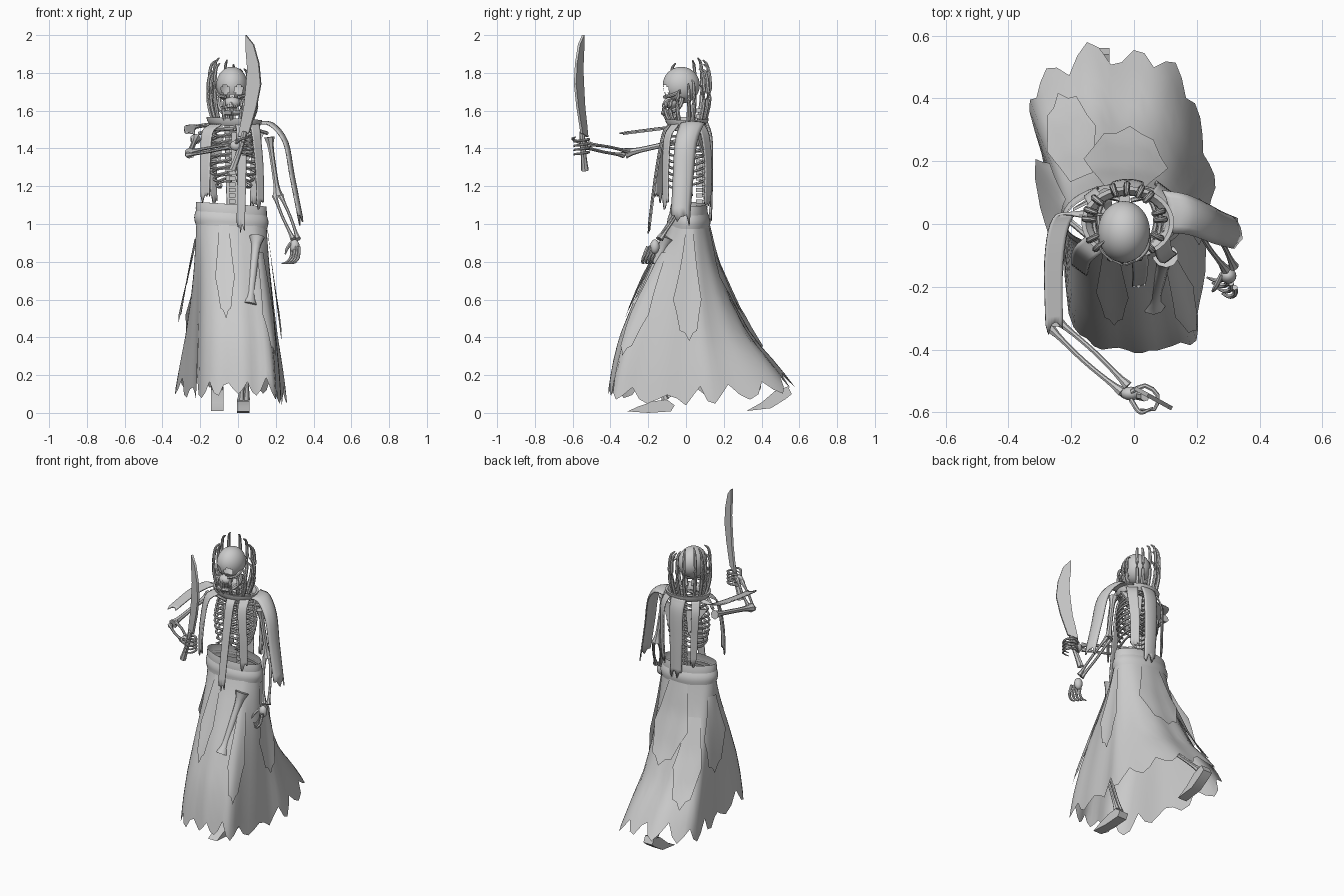
import bpy, bmesh, random
from math import sin, cos, pi, radians
from mathutils import Vector as V, Matrix

random.seed(4)
if "Cube" in bpy.data.objects:
    bpy.data.objects.remove(bpy.data.objects["Cube"])

grey = bpy.data.materials.new("plain_grey")
grey.use_nodes = True
grey.diffuse_color = (0.6, 0.6, 0.6, 1)
grey.node_tree.nodes["Principled BSDF"].inputs["Base Color"].default_value = (0.6, 0.6, 0.6, 1)


def add(name, bm, angle=40, thick=0):
    """Turn a bmesh into a shaded object."""
    me = bpy.data.meshes.new(name)
    bm.to_mesh(me)
    bm.free()
    me.materials.append(grey)
    ob = bpy.data.objects.new(name, me)
    bpy.context.collection.objects.link(ob)
    bpy.ops.object.select_all(action='DESELECT')
    ob.select_set(True)
    bpy.context.view_layer.objects.active = ob
    bpy.ops.object.shade_smooth_by_angle(angle=radians(angle))
    if thick:
        mod = ob.modifiers.new("thickness", 'SOLIDIFY')
        mod.thickness = thick
    return ob


def grid(bm, f, nu, nv, closed=False):
    """Sheet of quads through f(u, v)."""
    rows = [[bm.verts.new(f(i / nu, j / nv)) for i in range(nu if closed else nu + 1)]
            for j in range(nv + 1)]
    for a, b in zip(rows, rows[1:]):
        for i in range(nu):
            k = (i + 1) % len(a)
            bm.faces.new((a[i], b[i], b[k], a[k]))


def along(pts, s):
    """Smooth curve through the points, s from 0 to 1."""
    p = [V(q) for q in pts]
    p = [2 * p[0] - p[1]] + p + [2 * p[-1] - p[-2]]
    s *= len(pts) - 1
    i = min(int(s), len(pts) - 2)
    t = s - i
    a, b, c, d = p[i:i + 4]
    return b + t * (c - a) / 2 + t * t * (a - 2.5 * b + 2 * c - d / 2) + t ** 3 * (1.5 * (b - c) + (d - a) / 2)


def tubes(name, paths, r, shape=lambda s: 1, steps=8, sides=7):
    """Round tubes whose radius follows shape(s)."""
    bm = bmesh.new()
    for pts in paths:
        def ring(u, v, pts=pts):
            d = along(pts, min(1, v + .02)) - along(pts, max(0, v - .02))
            q = d.to_track_quat('Z', 'Y')
            return along(pts, v) + q @ V((cos(2 * pi * u), sin(2 * pi * u), 0)) * r * shape(v)
        grid(bm, ring, sides, steps, True)
        bmesh.ops.holes_fill(bm, edges=[e for e in bm.edges if e.is_boundary])
    return add(name, bm)


def bone(s):
    return .85 + .9 * abs(2 * s - 1) ** 5


def taper(s):
    return 1.05 - .7 * s ** 3


def balls(name, items, seg=16):
    bm = bmesh.new()
    for c, r in items:
        bmesh.ops.create_uvsphere(bm, u_segments=seg, v_segments=seg * 3 // 4, radius=1,
                                  matrix=Matrix.Translation(c) @ Matrix.Diagonal((*r, 1)))
    return add(name, bm, 60)


def boxes(name, items):
    bm = bmesh.new()
    for c, size in items:
        bmesh.ops.create_cube(bm, size=1, matrix=Matrix.Translation(c) @ Matrix.Diagonal((*size, 1)))
    return add(name, bm)


def prism(name, pts, push):
    bm = bmesh.new()
    face = bm.faces.new([bm.verts.new(p) for p in pts])
    new = bmesh.ops.extrude_face_region(bm, geom=[face])["geom"]
    bmesh.ops.translate(bm, vec=push, verts=[g for g in new if isinstance(g, bmesh.types.BMVert)])
    bmesh.ops.recalc_face_normals(bm, faces=bm.faces)
    return add(name, bm, 30)


def strip(name, pts, side, half, bow=(0, 0, 0)):
    """Hanging cloth strip with a ragged end."""
    rag = [random.uniform(-.03, .03) for _ in range(7)]
    def f(u, v):
        w = 2 * u - 1
        p = along(pts, v) + V(side) * half * w * (1 - .25 * v) + V(bow) * (1 - w * w)
        if v == 1:
            p += (V(pts[-1]) - V(pts[-2])).normalized() * rag[round(u * 6)]
        return p
    bm = bmesh.new()
    grid(bm, f, 6, 16)
    return add(name, bm, 50, .008)


# Skirt surface: oval waist spreading to a skewed hem outline, front and back at different rates
hem_line = [(0, -.41, 0), (.1, -.4, 0), (.195, -.365, 0), (.215, -.2, 0), (.235, 0, 0), (.25, .15, 0), (.205, .33, 0),
            (.135, .52, 0), (0, .575, 0), (-.15, .6, 0), (-.285, .51, 0), (-.335, .36, 0), (-.265, .12, 0),
            (-.225, -.1, 0), (-.195, -.33, 0), (-.1, -.395, 0)]
spread = [(1.12, -.05, -.04), (1.0, 0, 0), (.8, .28, .09), (.6, .57, .25), (.4, .82, .48), (.25, .93, .76), (.1, 1, 1),
          (0, 1.02, 1.1)]


def skirt_point(t, z, out=0):
    for a, b in zip(spread, spread[1:]):
        if z >= b[0]:
            break
    k = (z - a[0]) / (b[0] - a[0])
    front, back = [p + (q - p) * k for p, q in zip(a[1:], b[1:])]
    mix = .5 + .5 * cos(t)
    radial = V((sin(t), -cos(t), 0))
    waist = V((-.035 + .185 * sin(t), .015 - .105 * cos(t), 0))
    wrapped = hem_line[-2:] + hem_line + hem_line[:3]
    end = along(wrapped, (2 + t / (2 * pi) % 1 * 16) / 20)
    p = waist.lerp(end, back + (front - back) * mix)
    p += radial * (out + .006 * sin(11 * t) * min(1, max(0, 1.05 - z)))
    return V((p.x, p.y, z))


# Skirt with torn hem of large teeth
cols = 64
tear = [(0, .05, .09, .03)[i % 4] * random.uniform(.4, 1.25) for i in range(cols)]


def skirt_cloth(u, v):
    t = 2 * pi * u
    hem = .04 + .06 * cos(t) ** 2 + .05 * max(0, cos(t - 4.1)) + tear[round(u * cols) % cols]
    return skirt_point(t, 1.03 + (hem - 1.03) * v)


bm = bmesh.new()
grid(bm, skirt_cloth, cols, 12, True)
add("skirt", bm, 40)

# Rolled waistband
for name, z0, z1, out in (("waistband_upper", 1.045, 1.105, .002), ("waistband_lower", .985, 1.06, .009)):
    bm = bmesh.new()
    grid(bm, lambda u, v: skirt_point(2 * pi * u, z0 + (z1 - z0) * v, out * sin(pi * v) + .003)
         + V((0, 0, -.012 * sin(2 * pi * u))), 40, 6, True)
    add(name, bm, 60)

# Loose panels over the skirt: middle angle, half angle, top, bottom, flare
for name, mid, half, top, low, flare in (
        ("left_side_panel", 92, 16, .97, .38, .02), ("front_panel", -12, 13, 1.0, .5, .012),
        ("right_side_panel", -100, 24, .92, .47, .05), ("back_panel", 178, 34, .99, .5, .02),
        ("left_front_panel", 45, 12, .85, .3, .015), ("right_back_panel", -140, 20, .8, .3, .02)):
    def cloth(u, v):
        w = 2 * u - 1
        end = low + .22 * w * w + (.03 if round(u * 8) % 2 else 0)
        return skirt_point(radians(mid + half * w * (.6 + .4 * v)), top + (end - top) * v, .006 + flare * v)
    bm = bmesh.new()
    grid(bm, cloth, 8, 10)
    add(name, bm, 40)

# Skull with open sockets
skull = balls("skull", [((-.032, -.025, 1.735), (.083, .098, .097))], 40)
bm = bmesh.new()
bm.from_mesh(skull.data)
holes = [(-.066, 1.71, .023), (.004, 1.71, .023), (-.031, 1.675, .011)]
gone = [f for f in bm.faces for c in [f.calc_center_median()] if c.y < -.03
        and any((c.x - x) ** 2 + (c.z - z) ** 2 < r * r for x, z, r in holes)]
bmesh.ops.delete(bm, geom=gone, context='FACES')
bm.to_mesh(skull.data)
bm.free()
balls("upper_jaw", [((-.031, -.08, 1.642), (.045, .04, .032))])
tubes("lower_jaw", [[(-.031 + s * .07, -.02, 1.67), (-.031 + s * .066, -.04, 1.615),
                     (-.031 + s * .042, -.1, 1.59), (-.031, -.122, 1.588)] for s in (-1, 1)], .013)
tubes("cheekbones", [[(-.031 + s * .078, -.03, 1.7), (-.031 + s * .07, -.08, 1.68),
                      (-.031 + s * .035, -.115, 1.672)] for s in (-1, 1)], .009)
boxes("teeth", [((-.031 + i * .011, -.124 + .0035 * i * i, z), (.009, .008, .016))
                for i in range(-3, 4) for z in (1.607, 1.625)])

# Collar: flared band
bm = bmesh.new()
grid(bm, lambda u, v: V((-.02 + cos(2 * pi * u) * (.13 - .014 * cos(2 * pi * v) + .012 * sin(2 * pi * v)),
                         .005 + sin(2 * pi * u) * (.1 - .012 * cos(2 * pi * v) + .01 * sin(2 * pi * v)),
                         1.538 + .024 * sin(2 * pi * v) - .008 * cos(2 * pi * u))), 40, 6, True)
add("collar", bm, 50)

# Blunt spikes caging the head and bending inward
spikes = []
for i in range(16):
    a = 2 * pi * i / 16 + random.uniform(-.1, .1)
    c, s = cos(a), sin(a)
    top = 1.79 + .06 * s - .03 * c + random.uniform(-.03, .03)
    if s < -.6:
        top = 1.85 if c < -.5 else 1.66
    spikes.append([(-.03 + c * r, s * r * .95 + .005, 1.54 + (top - 1.54) * h)
                   for r, h in ((.1, 0), (.125, .35), (.128, .7), (.118, .92), (.092, 1))])
tubes("head_spikes", spikes, .0105, taper, 10)

# Spine and rib cage
boxes("spine", [((-.03, .07, 1.03 + i * .03), (.036, .036, .022)) for i in range(20)]
      + [((-.03, .098, 1.03 + i * .03), (.009, .03, .012)) for i in range(17)])
ribs = []
for i in range(9):
    z, w = 1.5 - i * .034, .085 + .045 * sin(pi * (i + 1.5) / 10)
    gap = .012 + max(0, i - 5) * .018
    for s in (-1, 1):
        ribs.append([(-.022 + s * x, y, z - d) for x, y, d in
                     ((.012, .075, 0), (w * .7, .085, .005), (w, .02, .022), (w * .8, -.065, .035), (gap, -.098, .022))])
tubes("ribs", ribs, .0075, steps=14, sides=6)
boxes("breastbone", [((-.022, -.098, 1.4), (.026, .014, .17))])
tubes("collarbones", [[(-.025, -.08, 1.5), (-.025 + s * .09, -.06, 1.505), (-.025 + s * .18, .01, 1.48)]
                      for s in (-1, 1)], .01)
for s in (-1, 1):
    prism("left_shoulder_blade" if s > 0 else "right_shoulder_blade",
          [(-.025 + s * .05, .1, 1.47), (-.025 + s * .17, .04, 1.49), (-.025 + s * .07, .105, 1.32)], (0, .01, 0))

# Arms
shoulders = (.165, 0, 1.46), (-.225, .02, 1.45)
elbows = (.21, .01, 1.15), (-.255, -.32, 1.375)
wrists = (.305, -.14, .92), (-.03, -.525, 1.415)
for side, sh, el, wr, off in zip(("left", "right"), shoulders, elbows, wrists, ((.016, .006, 0), (.012, .012, .01))):
    tubes(side + "_upper_arm", [[sh, V(sh).lerp(V(el), .5), el]], .017, bone, 10)
    o = V(off)
    tubes(side + "_forearm", [[V(el) + o * k, V(el).lerp(V(wr), .5) + o * k * 1.3, V(wr) + o * k * .8]
                              for k in (-1, 1)], .0095, bone, 10)

# Left hand hanging with curled fingers
balls("left_palm", [((.3, -.165, .88), (.026, .025, .038))])
tubes("left_fingers", [[(.285 + .012 * i, -.16 - .014 * i, .88), (.282 + .013 * i, -.175 - .016 * i, .83),
                        (.262 + .014 * i, -.18 - .017 * i, .8), (.232 + .016 * i, -.17 - .017 * i, .79)]
                       for i in range(4)] + [[(.28, -.16, .9), (.26, -.2, .87), (.25, -.215, .84)]], .0085, taper)

# Right hand gripping the handle
balls("right_palm", [((-.01, -.54, 1.415), (.032, .022, .028))])
tubes("right_fingers", [[(-.01, -.535, z), (.035, -.515, z + .005), (.075, -.545, z), (.065, -.59, z - .005), (.02, -.59, z - .01)]
                        for z in (1.375, 1.398, 1.42, 1.443)]
      + [[(-.01, -.56, 1.43), (.02, -.6, 1.45), (.06, -.585, 1.46)]], .0075, taper)

# Sword
outline = [(.04, 2.0), (.08, 1.95), (.108, 1.85), (.118, 1.74), (.095, 1.62), (.075, 1.55), (.055, 1.48), (.0, 1.46),
           (.012, 1.53), (.03, 1.62), (.04, 1.72), (.048, 1.82), (.04, 1.92)]
prism("blade", [(x, -.545 - .55 * (x - .03), z) for x, z in outline], (.006, .012, 0))
tubes("handle", [[(.035, -.55, 1.49), (.012, -.545, 1.4), (-.03, -.535, 1.285)]], .015, lambda s: 1 + .4 * s ** 6)

# Legs and feet
hips = (.1, -.1, .93), (-.12, .02, .97)
knees = (.06, -.25, .57), (-.11, .06, .55)
ankles = (.03, -.11, .07), (-.11, .5, .13)
for side, h, k, a in zip(("left", "right"), hips, knees, ankles):
    tubes(side + "_thigh", [[h, V(h).lerp(V(k), .5), k]], .024, bone, 10, 10)
    tubes(side + "_shin", [[V(k) + V((d, 0, 0)), V(a) + V((d, 0, 0))] for d in (-.013, .013)], .012, bone, 10)
prism("left_foot", [(-.005, y, z) for y, z in ((-.31, .008), (-.2, 0), (-.08, .008), (-.06, .04), (-.1, .07),
                                               (-.17, .062), (-.25, .035))], (.065, 0, 0))
prism("right_foot", [(-.143, y, z) for y, z in ((.32, .01), (.45, .025), (.53, .075), (.56, .1), (.54, .14),
                                                (.47, .115), (.4, .055))], (.065, 0, 0))

# Torn cloak strips hanging from the collar
strip("left_shoulder_drape", [(.09, .04, 1.535), (.17, .03, 1.525), (.245, .0, 1.43), (.28, -.015, 1.25), (.325, -.03, 1.02)],
      (0, 1, 0), .068, (.02, 0, .01))
strip("right_shoulder_drape", [(-.13, .03, 1.53), (-.22, .03, 1.515), (-.255, -.1, 1.505), (-.255, -.34, 1.475)],
      (-1, -.1, .15), .036)
strip("front_left_strip", [(.015, -.09, 1.53), (.02, -.125, 1.47), (.02, -.165, 1.25), (.015, -.2, .98)], (1, .2, 0), .028)
strip("front_right_strip", [(-.12, -.06, 1.53), (-.165, -.1, 1.48), (-.175, -.14, 1.3), (-.175, -.15, 1.14)],
      (.8, -.6, 0), .038)
strip("front_side_strip", [(.09, -.06, 1.53), (.1, -.1, 1.46), (.115, -.11, 1.3), (.12, -.11, 1.1)], (.8, .6, 0), .03)
strip("back_strip", [(-.02, .1, 1.54), (-.02, .125, 1.45), (-.02, .127, 1.25), (-.015, .122, 1.04)], (1, 0, 0), .052, (0, .008, 0))
strip("back_left_strip", [(.075, .07, 1.53), (.095, .1, 1.46), (.09, .115, 1.3), (.085, .11, 1.12)], (.8, -.6, 0), .035)
strip("back_right_strip", [(-.12, .07, 1.53), (-.135, .095, 1.45), (-.13, .1, 1.3), (-.125, .1, 1.13)], (.8, .6, 0), .026)
